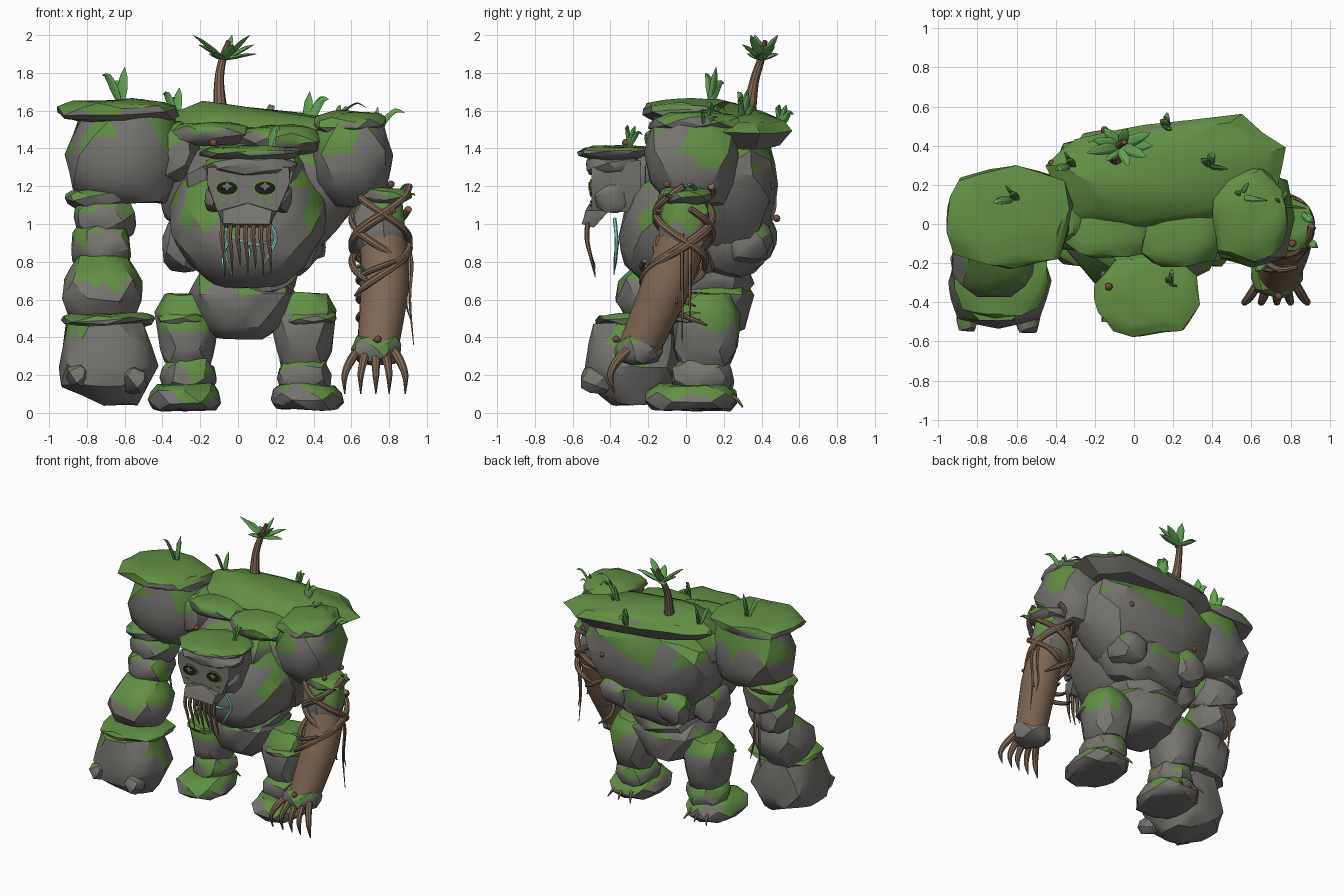
import bpy, bmesh, math, random
from mathutils import Vector, noise

random.seed(7)


def material(name, *rgb):
    m = bpy.data.materials.new(name)
    m.diffuse_color = (*rgb, 1)
    return m


STONE = material("stone", 0.185, 0.177, 0.165)
MOSS = material("moss", 0.122, 0.275, 0.058)
WOOD = material("wood", 0.22, 0.137, 0.088)
LEAF = material("leaf", 0.125, 0.36, 0.09)
DARK = material("dark", 0.012, 0.011, 0.01)
GLOW = material("glow", 0.26, 0.78, 0.66)
BERRY = material("berry", 0.17, 0.075, 0.048)


def finish(name, bm, mats):
    bmesh.ops.recalc_face_normals(bm, faces=bm.faces[:])
    me = bpy.data.meshes.new(name)
    bm.to_mesh(me)
    bm.free()
    ob = bpy.data.objects.new(name, me)
    bpy.context.collection.objects.link(ob)
    for m in mats:
        me.materials.append(m)
    return ob


def hull(name, pts, moss=0.35, rough=0.015):
    """Chiselled stone from points, with moss on its upward and upper faces."""
    bm = bmesh.new()
    for p in pts:
        bm.verts.new(p)
    bmesh.ops.convex_hull(bm, input=bm.verts[:])
    bmesh.ops.delete(bm, geom=[v for v in bm.verts if not v.link_faces], context='VERTS')
    bmesh.ops.subdivide_edges(bm, edges=bm.edges[:], cuts=1, use_grid_fill=True)
    bmesh.ops.triangulate(bm, faces=bm.faces[:])
    for v in bm.verts:
        v.co += noise.noise_vector(v.co * 6) * rough
    bmesh.ops.recalc_face_normals(bm, faces=bm.faces[:])
    bm.normal_update()
    lo, hi = min(v.co.z for v in bm.verts), max(v.co.z for v in bm.verts)
    for f in bm.faces:
        c = f.calc_center_median()
        level = 2 * (c.z - lo) / (hi - lo) - 1
        f.material_index = int(f.normal.z + 0.3 * level + 1.1 * noise.noise(c * 5) > moss)
    return finish(name, bm, (STONE, MOSS))


def rock(name, x, y, z, moss=0.4, taper=0.0, n=34, power=2.8):
    """Boulder filling the given x, y and z ranges."""
    pts = []
    for i in range(n):
        h = 1 - 2 * (i + 0.5) / n
        a = i * 2.39996 + random.uniform(-0.3, 0.3)
        r = math.sqrt(1 - h * h)
        d = Vector((r * math.cos(a), r * math.sin(a), h))
        d /= sum(abs(c) ** power for c in d) ** (1 / power)
        d *= random.uniform(0.92, 1.0)
        k = 1 + taper * d.z
        pts.append(Vector((d.x * k, d.y * k, d.z)))
    for ax, (a, b) in enumerate((x, y, z)):
        lo, hi = min(p[ax] for p in pts), max(p[ax] for p in pts)
        for p in pts:
            p[ax] = a + (p[ax] - lo) / (hi - lo) * (b - a)
    return hull(name, pts, moss)


def stack(name, rings, moss=0.4, sides=8, power=2.6):
    """Boulder from levels, each given as z, x0, x1, y0, y1."""
    pts = []
    for i, (z, x0, x1, y0, y1) in enumerate(rings):
        for j in range(sides):
            a = (j + 0.5 * (i % 2)) * math.tau / sides
            c, s = math.cos(a), math.sin(a)
            k = random.uniform(0.96, 1.02) / (abs(c) ** power + abs(s) ** power) ** (1 / power)
            pts.append(((x0 + x1) / 2 + c * k * (x1 - x0) / 2, (y0 + y1) / 2 + s * k * (y1 - y0) / 2,
                        z + random.uniform(-0.012, 0.012)))
    return hull(name, pts, moss)


def sweep(name, pts, radii, mat, flat=1.0, sides=6, steps=4):
    """Tapered tube (or flat blade) along a smooth path."""
    P = [Vector(p) for p in pts]
    P = [2 * P[0] - P[1]] + P + [2 * P[-1] - P[-2]]
    path, rad = [], []
    for i in range(len(pts) - 1):
        a, b, c, d = P[i:i + 4]
        for s in range(steps + (i == len(pts) - 2)):
            t = s / steps
            path.append(0.5 * (2 * b + (c - a) * t + (2 * a - 5 * b + 4 * c - d) * t * t
                               + (3 * b - a - 3 * c + d) * t ** 3))
            rad.append(radii[i] * (1 - t) + radii[i + 1] * t)
    bm = bmesh.new()
    rings = []
    for i, c in enumerate(path):
        t = (path[min(i + 1, len(path) - 1)] - path[max(i - 1, 0)]).normalized()
        if i == 0:
            u = t.cross(Vector((0.6, 0.75, 0.2)) if abs(t.z) > 0.8 else Vector((0, 0, 1)))
        else:
            u = u - t * u.dot(t)
        u.normalize()
        w = t.cross(u) * flat
        rings.append([bm.verts.new(c + (u * math.cos(k) + w * math.sin(k)) * rad[i])
                      for k in (math.tau * j / sides for j in range(sides))])
    for r0, r1 in zip(rings, rings[1:]):
        for j in range(sides):
            k = (j + 1) % sides
            bm.faces.new((r0[j], r0[k], r1[k], r1[j]))
    bm.faces.new(rings[0])
    bm.faces.new(rings[-1])
    return finish(name, bm, (mat,))


def blade(name, base, tip, width, arch):
    b, t = Vector(base), Vector(tip)
    up = Vector((0, 0, arch))
    sweep(name, [b, b.lerp(t, 0.35) + up * 0.8, b.lerp(t, 0.7) + up, t],
          [width * 0.5, width, width * 0.8, 0.002], LEAF, flat=0.4, sides=6, steps=3)


# torso and pelvis
stack("belly", [(0.67, -0.12, 0.22, -0.2, 0.15), (0.78, -0.27, 0.37, -0.33, 0.3), (0.95, -0.37, 0.46, -0.36, 0.38),
                (1.1, -0.36, 0.49, -0.31, 0.38), (1.28, -0.28, 0.4, -0.24, 0.35)], 0.22, 9)
rock("chest", (-0.3, 0.42), (-0.26, 0.4), (0.95, 1.45), 0.6, 0.1)
rock("upper_back", (-0.42, 0.66), (-0.12, 0.49), (0.8, 1.5), 0.6, 0.18, n=46)
rock("lower_back", (-0.28, 0.46), (0.0, 0.44), (0.7, 1.1), 0.5, 0.1)
rock("neck", (-0.15, 0.28), (-0.33, 0.0), (1.1, 1.4), 0.6)
rock("back_boulder", (0.2, 0.46), (0.16, 0.46), (0.79, 1.04), 0.6)
rock("spine_boulder", (-0.3, -0.04), (0.28, 0.48), (0.79, 1.04), 0.25)
rock("side_boulder", (-0.4, -0.16), (-0.05, 0.25), (0.74, 1.05))
rock("waist", (-0.2, 0.32), (-0.16, 0.36), (0.58, 0.82))
stack("pelvis", [(0.4, -0.12, 0.17, -0.05, 0.22), (0.46, -0.2, 0.25, -0.13, 0.32), (0.63, -0.28, 0.32, -0.17, 0.36),
                 (0.72, -0.22, 0.27, -0.12, 0.3)], 0.5)

# mossy slab over the back
outline = [(-0.46, 0.3), (-0.3, 0.43), (0.05, 0.51), (0.55, 0.56), (0.77, 0.39),
           (0.73, 0.18), (0.4, 0.03), (0.0, -0.02), (-0.33, 0.04)]
slab = []
for px, py in outline:
    for k, h in ((0.78, 1.43), (1.0, 1.51), (0.86, 1.56)):
        slab.append((0.15 + (px - 0.15) * k, 0.28 + (py - 0.28) * k, h - 0.04 * (px - 0.1)))
slab += [(-0.18, 0.2, 1.65), (0.0, 0.3, 1.63)]
hull("back_slab", slab, 0.1)
rock("collar_slab", (-0.36, 0.1), (-0.18, 0.12), (1.42, 1.54), 0.15)
rock("right_collar_slab", (0.0, 0.46), (-0.22, 0.14), (1.36, 1.53), 0.05)
rock("left_collar_boulder", (-0.47, -0.2), (-0.14, 0.3), (1.22, 1.55), 0.4)

# shoulders
stack("left_shoulder", [(1.12, -0.76, -0.38, -0.1, 0.2), (1.2, -0.88, -0.33, -0.18, 0.27), (1.37, -0.92, -0.29, -0.21, 0.3),
                        (1.56, -0.84, -0.32, -0.18, 0.27)], 0.4)
rock("left_shoulder_slab", (-0.95, -0.31), (-0.23, 0.3), (1.53, 1.66), 0.1)
stack("right_shoulder", [(1.1, 0.5, 0.72, -0.1, 0.2), (1.22, 0.41, 0.8, -0.2, 0.27), (1.37, 0.38, 0.83, -0.23, 0.29),
                         (1.54, 0.42, 0.77, -0.18, 0.26)], 0.15)
rock("right_shoulder_slab", (0.4, 0.78), (-0.2, 0.28), (1.47, 1.6), 0.0)

# stone arm
rock("left_arm_collar", (-0.92, -0.56), (-0.16, 0.2), (1.08, 1.2), 0.3)
rock("left_upper_arm", (-0.87, -0.54), (-0.17, 0.18), (0.9, 1.17))
rock("left_elbow", (-0.88, -0.56), (-0.2, 0.14), (0.74, 1.02), 0.4)
stack("left_forearm", [(0.47, -0.88, -0.56, -0.3, -0.02), (0.6, -0.94, -0.5, -0.38, 0.04), (0.7, -0.93, -0.5, -0.36, 0.05),
                       (0.82, -0.85, -0.58, -0.22, 0.0)], 0.3)
rock("left_wrist_slab", (-0.94, -0.44), (-0.48, -0.02), (0.45, 0.53), 0.15)
stack("left_fist", [(0.05, -0.74, -0.53, -0.4, -0.15), (0.14, -0.95, -0.47, -0.52, -0.05), (0.25, -0.96, -0.42, -0.54, -0.04),
                    (0.47, -0.92, -0.5, -0.5, -0.06)], 0.65)
rock("left_knuckle_outer", (-0.91, -0.79), (-0.55, -0.38), (0.13, 0.26), 0.9, n=20)
rock("left_knuckle_inner", (-0.61, -0.48), (-0.55, -0.38), (0.1, 0.25), 0.9, n=20)

# legs
for side, cx in (("left", -0.28), ("right", 0.37)):
    s = -1 if cx < 0 else 1
    tx = cx - (0.02 if s > 0 else -0.01)
    stack(side + "_thigh", [(0.26, tx - 0.12, tx + 0.12, -0.04, 0.24), (0.34, tx - 0.15, tx + 0.15, -0.07, 0.28),
                            (0.53, tx - 0.17, tx + 0.17, -0.07, 0.29), (0.63, tx - 0.12, tx + 0.12, 0.0, 0.24)], 0.38)
    rock(side + "_knee_plate", (tx + s * 0.02 - 0.14, tx + s * 0.02 + 0.15), (-0.08, 0.2), (0.46, 0.54), 0.3)
    rock(side + "_shin", (tx - 0.14, tx + 0.15), (-0.08, 0.25), (0.08, 0.3), 0.4, power=3)
    stack(side + "_foot", [(0.02, cx - 0.17, cx + 0.16, -0.18, 0.24), (0.06, cx - 0.2, cx + 0.19, -0.22, 0.28),
                           (0.11, cx - 0.19, cx + 0.18, -0.21, 0.27), (0.15, cx - 0.15, cx + 0.15, -0.15, 0.22)], 0.3)
    for k in (-0.07, 0.0, 0.06):
        sweep(side + "_heel_root", [(cx + k, 0.22, 0.1), (cx + k * 1.2, 0.27, 0.07), (cx + k * 1.5, 0.3, 0.03)],
              [0.014, 0.011, 0.004], WOOD, sides=5, steps=2)

# wooden arm
rock("right_upper_arm", (0.61, 0.88), (-0.15, 0.13), (0.8, 1.18), 0.35)
rock("right_arm_collar", (0.62, 0.92), (-0.15, 0.13), (1.1, 1.2), 0.2)
sweep("wooden_forearm", [(0.77, -0.02, 0.9), (0.775, -0.11, 0.66), (0.74, -0.25, 0.34)],
      [0.125, 0.13, 0.11], WOOD, sides=18)
rock("right_wrist", (0.6, 0.86), (-0.38, -0.12), (0.25, 0.43), 0.3)
for i, tx in enumerate((0.565, 0.65, 0.73, 0.8, 0.885)):
    sx = 0.65 + i * 0.04
    sweep("claw", [(sx, -0.28, 0.35), (sx * 0.4 + tx * 0.6, -0.36, 0.28), (tx, -0.4, 0.2), (tx, -0.38, 0.1)],
          [0.024, 0.024, 0.018, 0.003], WOOD, sides=8)

# vines wound around the wooden arm
for i in range(7):
    pts = []
    for j in range(9):
        t = j / 8
        a = i * 1.3 + t * (4.2 if i % 2 else -4.2)
        z = 1.2 - 0.06 * (i // 2) - t * 0.4
        cy = 0.0 if z > 0.85 else (z - 0.85) * 0.5
        pts.append((0.755 + 0.152 * math.cos(a), cy - 0.01 + 0.15 * math.sin(a), z))
    sweep("arm_vine", pts, [0.019] * 8 + [0.006], WOOD, sides=8, steps=3)
for i in range(3):
    pts = [(0.77 - 0.135 * math.sin(a), -0.1 + i * 0.06 - 0.135 * math.cos(a), 0.78 - i * 0.1 - a * 0.05)
           for a in (-0.5, 0.2, 0.9, 1.6, 2.3)]
    sweep("forearm_vine", pts, [0.012, 0.016, 0.016, 0.014, 0.006], WOOD, sides=8, steps=3)
for vx, vy, end in ((0.92, -0.02, 0.36), (0.9, 0.02, 0.5), (0.88, -0.05, 0.58)):
    sweep("hanging_root", [(vx - 0.04, vy, 0.95), (vx, vy, 0.8), (vx - 0.01, vy, 0.6), (vx + 0.01, vy, end)],
          [0.01, 0.01, 0.008, 0.002], WOOD, sides=5)
for k in (0.0, 0.04):
    sweep("elbow_root", [(-0.72 + k, 0.13, 0.92), (-0.74 + k, 0.16, 0.75), (-0.73 + k * 2, 0.14, 0.52 + k)],
          [0.012, 0.01, 0.003], WOOD, sides=5)

# head
hull("face", [(-0.16, -0.5, 1.3), (0.27, -0.5, 1.3), (-0.165, -0.5, 1.22), (0.275, -0.5, 1.22),
              (-0.11, -0.5, 1.07), (0.21, -0.5, 1.07), (-0.17, -0.24, 1.34), (0.28, -0.24, 1.34),
              (-0.13, -0.24, 1.06), (0.24, -0.24, 1.06)], 2.5, 0)
hull("snout", [(-0.08, -0.53, 1.07), (0.18, -0.53, 1.07), (-0.08, -0.55, 1.0), (0.17, -0.55, 1.0), (-0.08, -0.49, 0.98),
               (0.17, -0.49, 0.98), (-0.11, -0.4, 1.08), (0.21, -0.4, 1.08), (0.05, -0.51, 1.11)], 2.5, 0.004)
rock("left_jowl", (-0.17, -0.09), (-0.49, -0.3), (1.06, 1.22), 2.5, n=20)
rock("right_jowl", (0.19, 0.28), (-0.49, -0.3), (1.06, 1.22), 2.5, n=20)
rock("brow", (-0.19, 0.31), (-0.54, -0.2), (1.24, 1.37), 0.9)
rock("head_slab", (-0.2, 0.34), (-0.58, -0.15), (1.33, 1.42), 0.25, power=2.4)
for ex in (-0.058, 0.143):
    s = -1 if ex < 0 else 1
    for name, dx, z, w, h, y, mat in (
            ("eyelid", 0, 1.19, 0.067, 0.045, -0.503, MOSS), ("eye", 0, 1.19, 0.056, 0.035, -0.507, DARK),
            ("pupil", 0, 1.2, 0.026, 0.009, -0.511, STONE), ("pupil", 0, 1.2, 0.008, 0.022, -0.511, STONE),
            ("face_moss", s * 0.03, 1.118, 0.02, 0.007, -0.503, MOSS), ("face_moss", -s * 0.03, 1.1, 0.014, 0.006, -0.503, MOSS)):
        bm = bmesh.new()
        bmesh.ops.create_cone(bm, cap_ends=True, segments=12, radius1=1, radius2=1, depth=1)
        for v in bm.verts:
            v.co = (ex + dx + v.co.x * w, y + v.co.z * 0.008, z + v.co.y * h)
        finish(name, bm, (mat,))

# root beard and glowing strands on the chest
for i in range(7):
    bx, end = -0.08 + i * 0.041, 0.82 - 0.08 * random.random()
    sweep("beard_root", [(bx, -0.52, 1.01), (bx - 0.005, -0.525, 0.93), (bx + 0.005, -0.51, 0.85), (bx + 0.01, -0.48, end - 0.03)],
          [0.014, 0.013, 0.01, 0.002], WOOD, sides=6)
for path in ([(-0.09, 1.03), (-0.05, 0.93), (-0.07, 0.85), (-0.03, 0.73)], [(0.16, 1.02), (0.2, 0.93), (0.17, 0.85), (0.12, 0.76)],
             [(-0.05, 0.94), (0.04, 0.9), (0.11, 0.89), (0.19, 0.92)], [(-0.06, 0.86), (-0.08, 0.8), (-0.07, 0.74)],
             [(0.04, 0.9), (0.06, 0.84), (0.03, 0.77)]):
    sweep("glowing_strand", [(px, -0.365 - 0.1 * abs(pz - 0.9), pz) for px, pz in path],
          [0.01] * (len(path) - 1) + [0.003], GLOW, sides=6)

# sapling
sweep("sapling_trunk", [(-0.09, 0.33, 1.56), (-0.1, 0.36, 1.75), (-0.08, 0.4, 1.88), (-0.05, 0.42, 1.97)],
      [0.04, 0.026, 0.02, 0.012], WOOD, sides=10)
for i in range(9):
    a, r = i * math.tau / 9, 0.19 if i % 2 else 0.16
    blade("sapling_leaf", (-0.07, 0.4, 1.87), (-0.06 + r * math.cos(a), 0.4 + r * 0.55 * math.sin(a), 1.9 + 0.1 * (i % 3) / 2),
          0.03, 0.005)

# grass tufts: position, height, sideways spread, blade width
for x, y, z, h, s, w in ((-0.62, 0.13, 1.62, 0.21, -0.1, 0.034), (-0.33, 0.3, 1.55, 0.17, -0.07, 0.032),
                         (0.15, 0.5, 1.5, 0.13, 0.04, 0.034), (0.17, -0.3, 1.4, 0.12, 0.05, 0.024),
                         (0.36, 0.3, 1.5, 0.2, 0.12, 0.034), (0.52, 0.14, 1.55, 0.08, 0.16, 0.018),
                         (0.72, 0.1, 1.47, 0.15, 0.16, 0.02)):
    blade("grass", (x, y, z), (x + 0.02, y + 0.03, z + h), w, 0.01)
    blade("grass", (x, y, z), (x + s, y - 0.02, z + h * 0.8), w * 0.85, 0.045)
    blade("grass", (x + 0.02, y, z), (x + s * 0.4, y + 0.07, z + h * 0.6), w * 0.75, 0.035)

# berries and side leaves
for p in ((0.5, -0.11, 1.54), (0.81, -0.1, 1.21), (-0.13, -0.32, 1.43), (0.74, -0.37, 0.39),
          (0.4, 0.45, 1.2), (-0.42, 0.31, 1.53), (-0.15, 0.48, 1.03)):
    bm = bmesh.new()
    bmesh.ops.create_icosphere(bm, subdivisions=2, radius=0.02)
    bmesh.ops.translate(bm, vec=p, verts=bm.verts[:])
    finish("berry", bm, (BERRY,))
for x, y, z in ((0.67, -0.2, 0.75), (0.88, -0.08, 1.13), (0.86, 0.05, 1.18)):
    blade("arm_leaf", (x, y, z), (x + (0.06 if x > 0.8 else -0.05), y - 0.04, z + 0.02), 0.022, 0.015)

for ob in bpy.context.scene.objects:
    ob.select_set(True)
    bpy.context.view_layer.objects.active = ob
bpy.ops.object.shade_smooth_by_angle(angle=math.radians(30))
